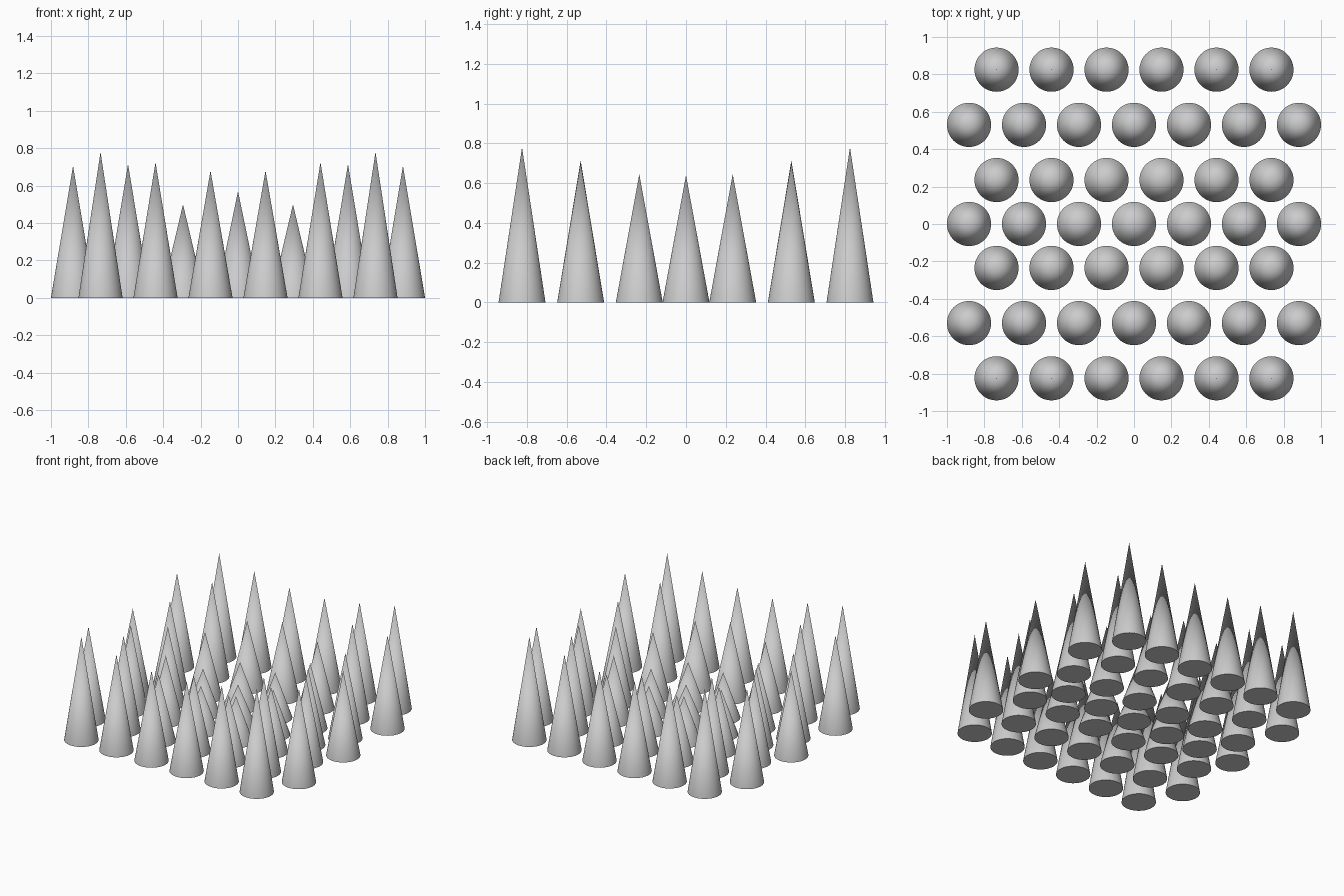
import bpy
import math

cube = bpy.data.objects.get("Cube")
if cube:
    bpy.data.objects.remove(cube, do_unlink=True)

# Single plain grey
grey = bpy.data.materials.new("plain_grey")
grey.use_nodes = True
colour = (0.6, 0.6, 0.6, 1.0)
grey.diffuse_color = colour
grey.node_tree.nodes["Principled BSDF"].inputs["Base Color"].default_value = colour

RADIUS = 0.118
STEP = 0.294  # spacing along each row


def spike(x, y, height):
    """One closed cone standing on the ground, smooth with a sharp base rim."""
    bpy.ops.mesh.primitive_cone_add(vertices=48, radius1=RADIUS, radius2=0, depth=height,
                                    location=(x, y, height / 2))
    cone = bpy.context.object
    cone.name = "spike"
    cone.data.materials.append(grey)
    bpy.ops.object.shade_smooth_by_angle(angle=math.radians(40))


# Rows: distance from the middle, first x in steps, heights from the middle outwards
rows = [
    (0.0, 0.0, [0.30, 0.34, 0.58, 0.64]),
    (0.235, 0.5, [0.34, 0.49, 0.645]),
    (0.53, 0.0, [0.57, 0.50, 0.715, 0.705]),
    (0.825, 0.5, [0.68, 0.725, 0.78]),
]

# Spikes mirrored left to right and front to back
for y, start, heights in rows:
    for i, height in enumerate(heights):
        x = (start + i) * STEP
        for px in sorted({x, -x}):
            for py in sorted({y, -y}):
                spike(px, py, height)
